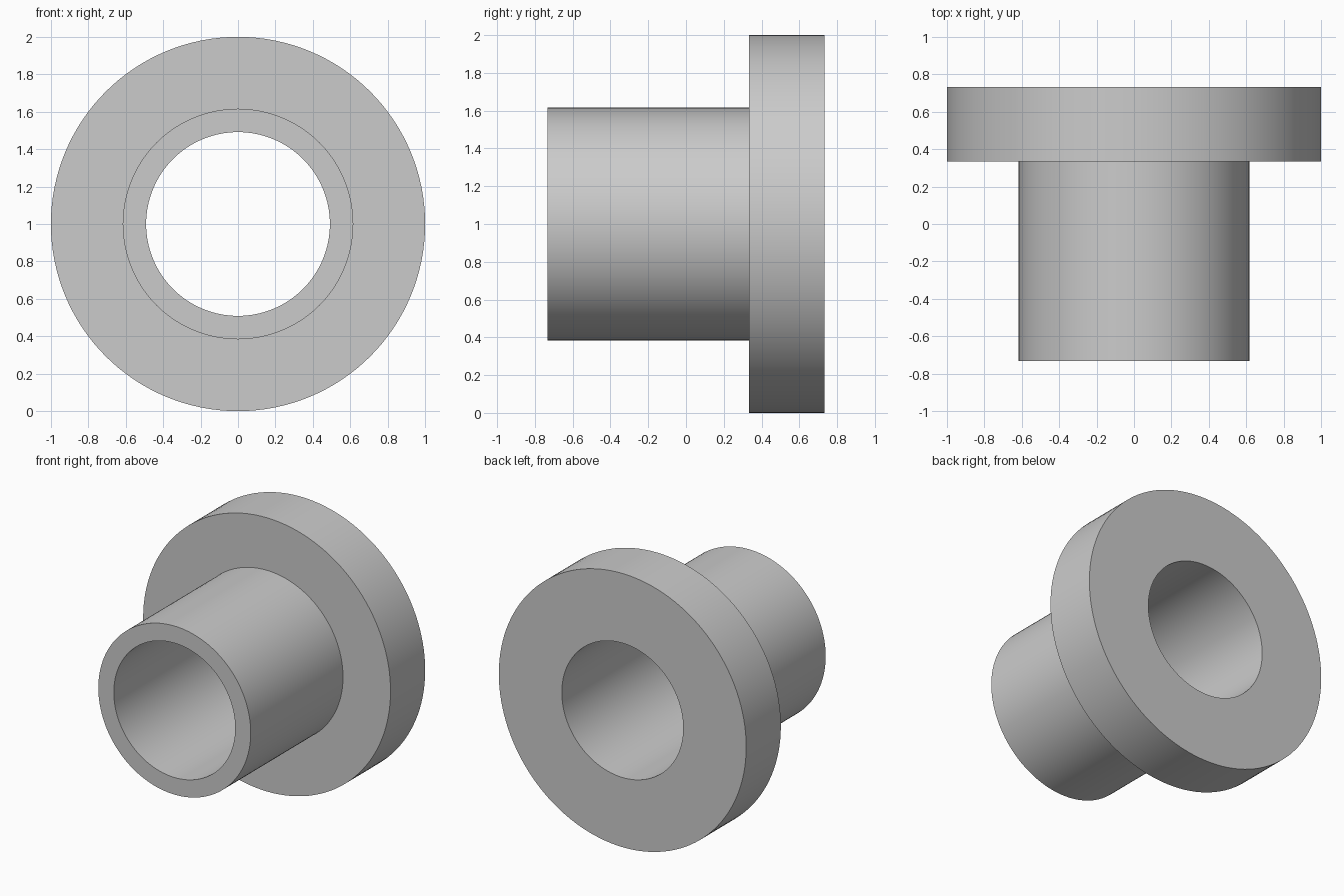
import bpy
import bmesh
from math import cos, sin, tau, radians

cube = bpy.data.objects.get("Cube")
if cube:
    bpy.data.objects.remove(cube, do_unlink=True)

# Plain grey material
grey = bpy.data.materials.new("plain grey")
grey.use_nodes = True
colour = (0.6, 0.6, 0.6, 1)
grey.diffuse_color = colour
grey.node_tree.nodes["Principled BSDF"].inputs["Base Color"].default_value = colour

SEGMENTS = 128
HALF_LENGTH = 0.733
FLANGE_FRONT = 0.333
BORE, SLEEVE, FLANGE = 0.491, 0.616, 1.0

# Closed cross-section as (radius, y), turned about the y axis
profile = [
    (BORE, -HALF_LENGTH), (SLEEVE, -HALF_LENGTH),
    (SLEEVE, FLANGE_FRONT), (FLANGE, FLANGE_FRONT),
    (FLANGE, HALF_LENGTH), (BORE, HALF_LENGTH),
]

bm = bmesh.new()
rings = []
for i in range(SEGMENTS):
    a = tau * i / SEGMENTS
    rings.append([bm.verts.new((r * cos(a), y, 1 + r * sin(a))) for r, y in profile])
for i, ring in enumerate(rings):
    following = rings[(i + 1) % SEGMENTS]
    for j in range(len(profile)):
        k = (j + 1) % len(profile)
        bm.faces.new((ring[j], ring[k], following[k], following[j]))
bmesh.ops.recalc_face_normals(bm, faces=bm.faces)

mesh = bpy.data.meshes.new("flanged_bushing")
bm.to_mesh(mesh)
bm.free()
mesh.materials.append(grey)
bushing = bpy.data.objects.new("flanged_bushing", mesh)
bpy.context.collection.objects.link(bushing)

# Smooth walls with crisp rims
bpy.ops.object.select_all(action="DESELECT")
bushing.select_set(True)
bpy.context.view_layer.objects.active = bushing
bpy.ops.object.shade_smooth_by_angle(angle=radians(30))
